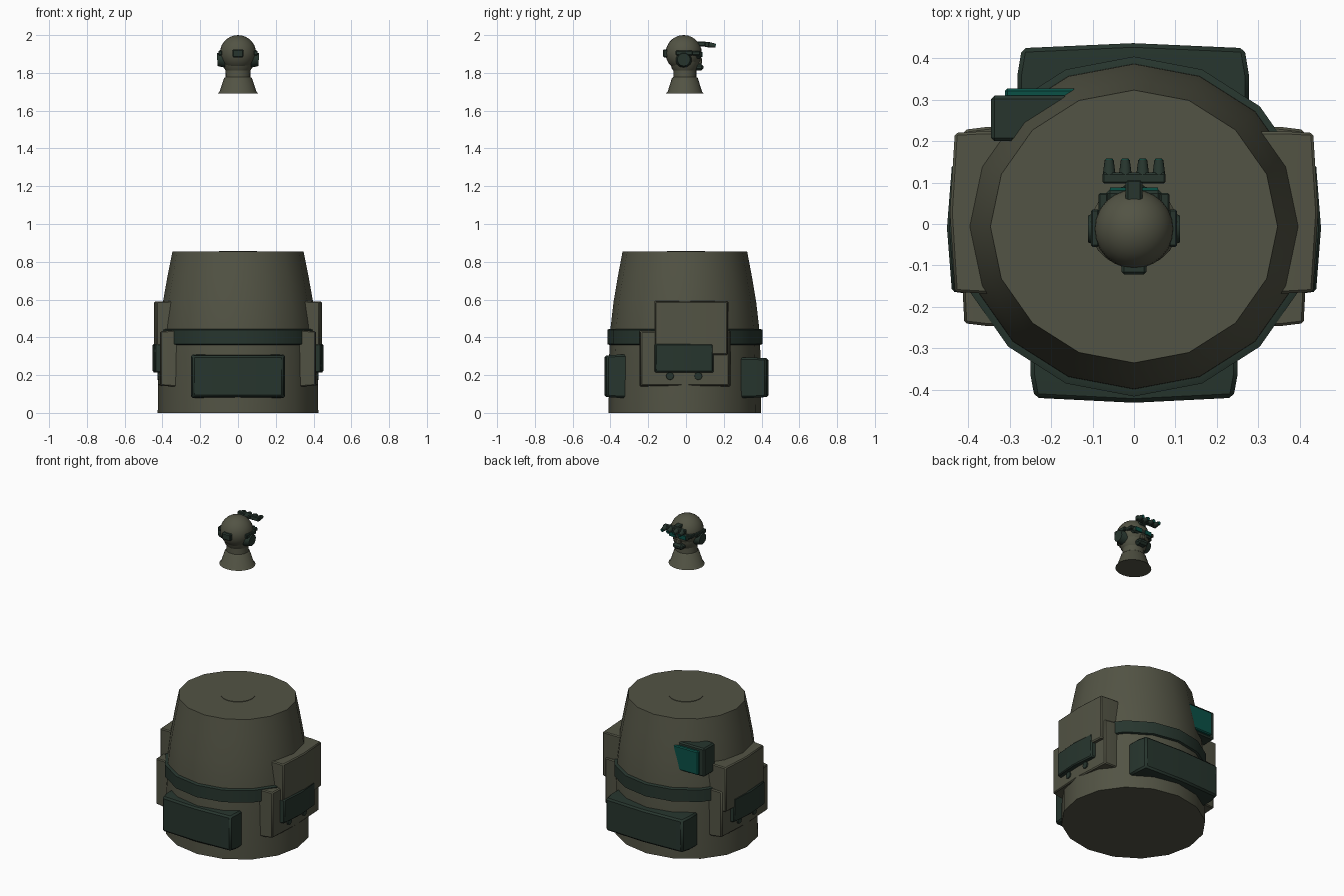
import bpy, bmesh, math
from mathutils import Vector, Matrix

if "Cube" in bpy.data.objects:
    bpy.data.objects.remove(bpy.data.objects["Cube"])


def material(name, rgb):
    m = bpy.data.materials.new(name)
    m.use_nodes = True
    m.diffuse_color = (*rgb, 1)
    m.node_tree.nodes["Principled BSDF"].inputs["Base Color"].default_value = (*rgb, 1)
    return m


KHAKI = material("khaki_cloth", (0.085, 0.087, 0.058))
DARK = material("dark_green", (0.020, 0.036, 0.027))
TEAL = material("teal_glass", (0.003, 0.082, 0.062))


def finish(name, bm, mat, angle=40, bevel=0):
    bmesh.ops.recalc_face_normals(bm, faces=bm.faces)
    me = bpy.data.meshes.new(name)
    bm.to_mesh(me)
    bm.free()
    ob = bpy.data.objects.new(name, me)
    bpy.context.collection.objects.link(ob)
    me.materials.append(mat)
    bpy.ops.object.select_all(action='DESELECT')
    ob.select_set(True)
    bpy.context.view_layer.objects.active = ob
    if angle:
        bpy.ops.object.shade_smooth_by_angle(angle=math.radians(angle))
    if bevel:
        mod = ob.modifiers.new("soft_edges", 'BEVEL')
        mod.width, mod.segments, mod.limit_method = bevel, 1, 'ANGLE'
    return ob


def box(name, lo, hi, mat, bevel=0.0, tilt=0):
    lo, hi = Vector(lo), Vector(hi)
    bm = bmesh.new()
    m = Matrix.Translation((lo + hi) / 2) @ Matrix.Rotation(math.radians(tilt), 4, 'X')
    bmesh.ops.create_cube(bm, size=1, matrix=m @ Matrix.Diagonal((*(hi - lo), 1)))
    return finish(name, bm, mat, 0, bevel)


def pouch(name, turn, side, depth, z, mat, bevel=0.01, taper=0.96):
    """Box with a slightly bulged, tapered outer face; built facing +x, then turned."""
    bm = bmesh.new()
    bmesh.ops.create_cube(bm, size=1)
    bmesh.ops.subdivide_edges(bm, edges=bm.edges, cuts=1, use_grid_fill=True)
    for v in bm.verts:
        u, w, h = v.co
        out = u > 0.4
        k = taper if out else 1
        x = depth[0] + (u + 0.5) * (depth[1] - depth[0])
        if out and abs(w) > 0.4:
            x -= 0.012
        y = sum(side) / 2 + w * k * (side[1] - side[0])
        v.co = (x, y, sum(z) / 2 + h * k * (z[1] - z[0]))
    bmesh.ops.rotate(bm, verts=bm.verts, matrix=Matrix.Rotation(math.radians(turn), 3, 'Z'))
    return finish(name, bm, mat, 30, bevel)


def lathe(name, profile, mat, steps=16, y=0.0, squash=1.0):
    bm = bmesh.new()
    rings = []
    for r, z in profile:
        rings.append([bm.verts.new((r * math.sin(2 * math.pi * i / steps),
                                    y + r * squash * math.cos(2 * math.pi * i / steps), z))
                      for i in range(steps)])
    for a, b in zip(rings, rings[1:]):
        for i in range(steps):
            j = (i + 1) % steps
            bm.faces.new((a[i], a[j], b[j], b[i]))
    bm.faces.new(rings[0])
    bm.faces.new(rings[-1])
    return finish(name, bm, mat)


def rod(name, start, end, r1, r2, mat, steps=12):
    start, end = Vector(start), Vector(end)
    d = end - start
    m = Matrix.Translation((start + end) / 2) @ d.to_track_quat('Z', 'Y').to_matrix().to_4x4()
    bm = bmesh.new()
    bmesh.ops.create_cone(bm, cap_ends=True, segments=steps, radius1=r1, radius2=r2,
                          depth=d.length, matrix=m)
    return finish(name, bm, mat)


# Torso drum, belt and neck seat
lathe("torso", [(0.425, 0), (0.422, 0.3), (0.413, 0.46), (0.397, 0.59), (0.372, 0.73),
                (0.347, 0.855)], KHAKI, 16, -0.006, 0.95)
lathe("belt", [(0.418, 0.36), (0.43, 0.364), (0.43, 0.44), (0.416, 0.445)],
      DARK, 16, -0.006, 0.955)
lathe("neck_seat", [(0.1, 0.85), (0.1, 0.858)], KHAKI, 16)

# Front and back pouches
pouch("front_pouch", -90, (-0.25, 0.25), (0.30, 0.432), (0.08, 0.308), DARK)
pouch("back_pouch", 90, (-0.278, 0.282), (0.28, 0.437), (0.08, 0.293), DARK)

# Layered plates and pouch on each flank
for s, label in ((1, "left"), (-1, "right")):
    turn = 0 if s > 0 else 180

    def span(a, b):
        return (a, b) if s > 0 else (-b, -a)

    pouch(label + "_upper_plate", turn, span(-0.168, 0.224), (0.28, 0.445),
          (0.305, 0.592), KHAKI, 0.006, 0.98)
    pouch(label + "_lower_plate", turn, span(-0.247, 0.235), (0.28, 0.422),
          (0.14, 0.437), KHAKI, 0.006, 0.97)
    pouch(label + "_flank_pouch", turn, span(-0.168, 0.148), (0.36, 0.452),
          (0.213, 0.367), DARK, 0.006, 0.97)
    for y in (-0.085, 0.065):
        rod(label + "_stud", (s * 0.40, y, 0.195), (s * 0.425, y, 0.195), 0.025, 0.02, DARK, 8)

# Shoulder device with glass plate
box("device_case", (-0.345, 0.2, 0.54), (-0.16, 0.31, 0.72), DARK, 0.008)
box("device_screen", (-0.312, 0.30, 0.55), (-0.14, 0.328, 0.70), TEAL, 0.006)

# Neck and head
lathe("neck", [(0.107, 1.692), (0.098, 1.70), (0.074, 1.772), (0.066, 1.778), (0.064, 1.85)],
      KHAKI, 20, -0.006, 0.93)
bm = bmesh.new()
bmesh.ops.create_uvsphere(bm, u_segments=24, v_segments=14, radius=0.096,
                          matrix=Matrix.Translation((0, -0.012, 1.904)))
finish("helmet", bm, KHAKI)
lathe("jaw", [(0.055, 1.80), (0.074, 1.825), (0.085, 1.87), (0.08, 1.90)], KHAKI, 20, -0.006, 0.95)

# Mouth guard, eyewear and rear battery
box("mouth_guard", (-0.035, 0.04, 1.812), (0.035, 0.093, 1.848), DARK, 0.012)
box("nose_guard", (-0.016, 0.06, 1.845), (0.016, 0.085, 1.88), KHAKI, 0.006)
box("eyewear", (-0.068, 0.03, 1.877), (0.068, 0.084, 1.917), DARK, 0.01)
box("rear_battery", (-0.03, -0.122, 1.882), (0.03, -0.09, 1.925), DARK, 0.006)

# Ear cups and rails
for s, label in ((1, "left"), (-1, "right")):
    rod(label + "_ear_cup", (s * 0.07, -0.012, 1.872), (s * 0.11, -0.012, 1.870),
        0.045, 0.034, DARK, 14)
    box(label + "_rail", (s * 0.094 - 0.01, -0.055, 1.893), (s * 0.094 + 0.01, 0.035, 1.918),
        DARK, 0.004)
    box(label + "_rail_arm", (s * 0.074 - 0.012, 0.025, 1.893),
        (s * 0.074 + 0.012, 0.075, 1.915), DARK, 0.004)
    box(label + "_eye_glass", (s * 0.036 - 0.022, 0.08, 1.885),
        (s * 0.036 + 0.022, 0.088, 1.910), TEAL)

# Raised four-tube goggles
box("goggle_mount", (-0.02, 0.05, 1.94), (0.02, 0.108, 1.966), DARK, 0.005)
box("goggle_bridge", (-0.076, 0.098, 1.936), (0.076, 0.124, 1.964), DARK, 0.004)
for x in (-0.06, -0.021, 0.021, 0.06):
    rod("goggle_tube", (x, 0.115, 1.949), (x, 0.154, 1.944), 0.016, 0.011, DARK)
    rod("goggle_lens", (x, 0.152, 1.944), (x, 0.157, 1.943), 0.009, 0.009, TEAL)
